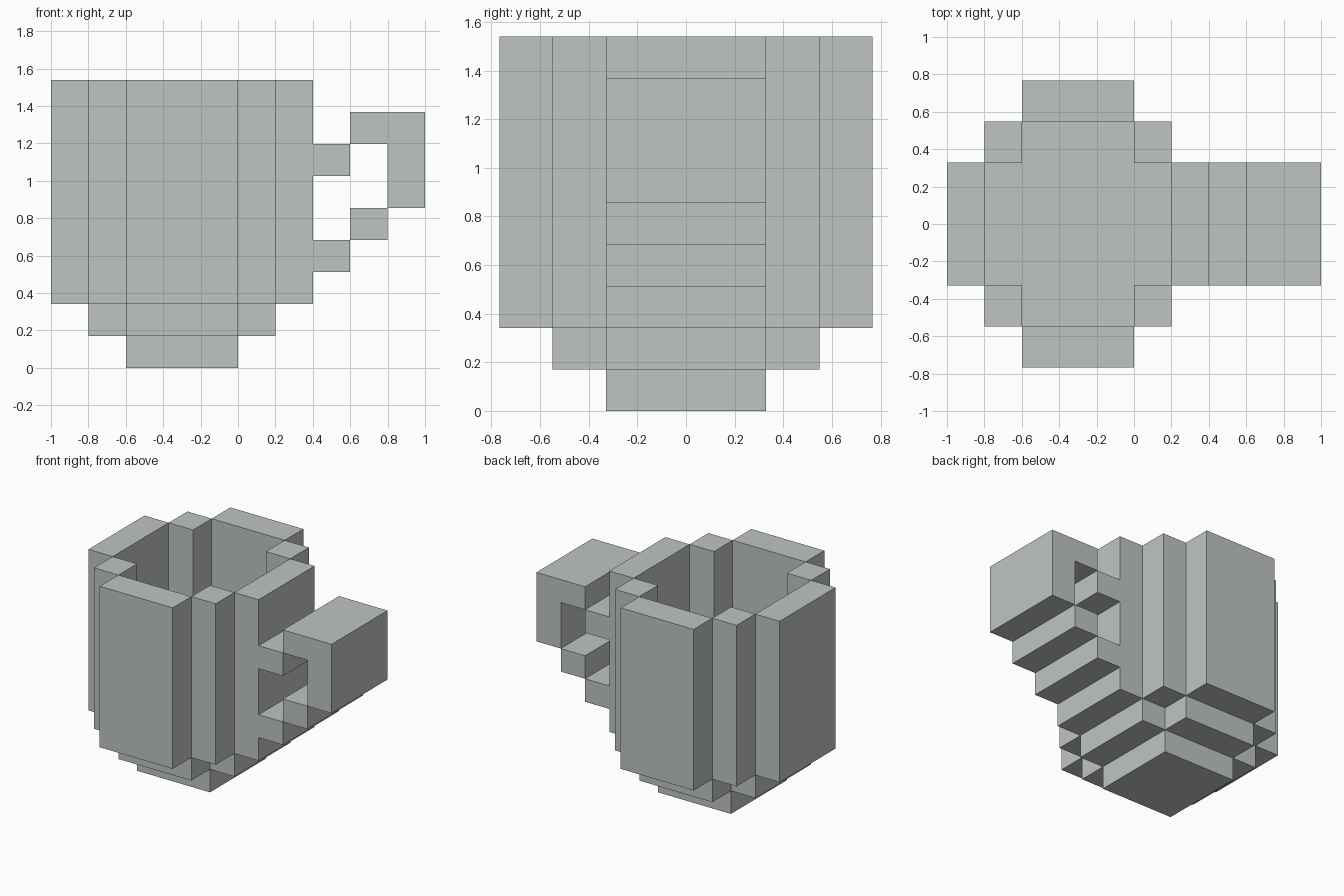
import bpy, bmesh
from mathutils import Vector

if "Cube" in bpy.data.objects:
    bpy.data.objects.remove(bpy.data.objects["Cube"])

CELL = Vector((0.2, 0.2192, 0.171))      # size of one block
ORIGIN = Vector((-0.4, 0.0, 0.0))        # low-x edge of the cup's centre column is -0.4

grey = bpy.data.materials.new("pale grey")
grey.diffuse_color = (0.52, 0.56, 0.54, 1)
grey.use_nodes = True
grey.node_tree.nodes["Principled BSDF"].inputs["Base Color"].default_value = grey.diffuse_color


def disc(k, low, high):
    """Blocks of layer k whose squared distance from the cup axis is in range."""
    return {(i, j, k) for i in range(-3, 4) for j in range(-3, 4)
            if low <= i * i + j * j <= high}


# Cup: stepped solid base, then a one-block-thick ring wall
cup = disc(0, 0, 2) | disc(1, 0, 5)
for k in range(2, 9):
    cup |= disc(k, 8, 10)

# Handle: stepped loop, three blocks wide, given as (x, z) blocks
loop = [(4, 6), (5, 7), (6, 7), (6, 6), (6, 5), (5, 4), (4, 3)]
handle = {(i, j, k) for i, k in loop for j in (-1, 0, 1)}

solid = cup | handle


def build(name, cells):
    """Skin the exposed sides of the blocks and merge coplanar faces."""
    bm = bmesh.new()
    verts = {}

    def vert(p):
        if p not in verts:
            x, y, z = p
            verts[p] = bm.verts.new((ORIGIN.x + x * CELL.x,
                                     (y - 0.5) * CELL.y, z * CELL.z))
        return verts[p]

    for c in sorted(cells):
        for axis in range(3):
            u, v = (axis + 1) % 3, (axis + 2) % 3
            for side in (0, 1):
                n = list(c)
                n[axis] += 2 * side - 1
                if tuple(n) in solid:
                    continue
                quad = []
                for a, b in ((0, 0), (1, 0), (1, 1), (0, 1)):
                    p = list(c)
                    p[axis] += side
                    p[u] += a
                    p[v] += b
                    quad.append(vert(tuple(p)))
                bm.faces.new(quad if side else quad[::-1])
    bmesh.ops.dissolve_limit(bm, angle_limit=0.01, verts=bm.verts[:], edges=bm.edges[:])
    mesh = bpy.data.meshes.new(name)
    bm.to_mesh(mesh)
    bm.free()
    mesh.materials.append(grey)
    bpy.context.collection.objects.link(bpy.data.objects.new(name, mesh))


build("cup", cup)
build("handle", handle)
